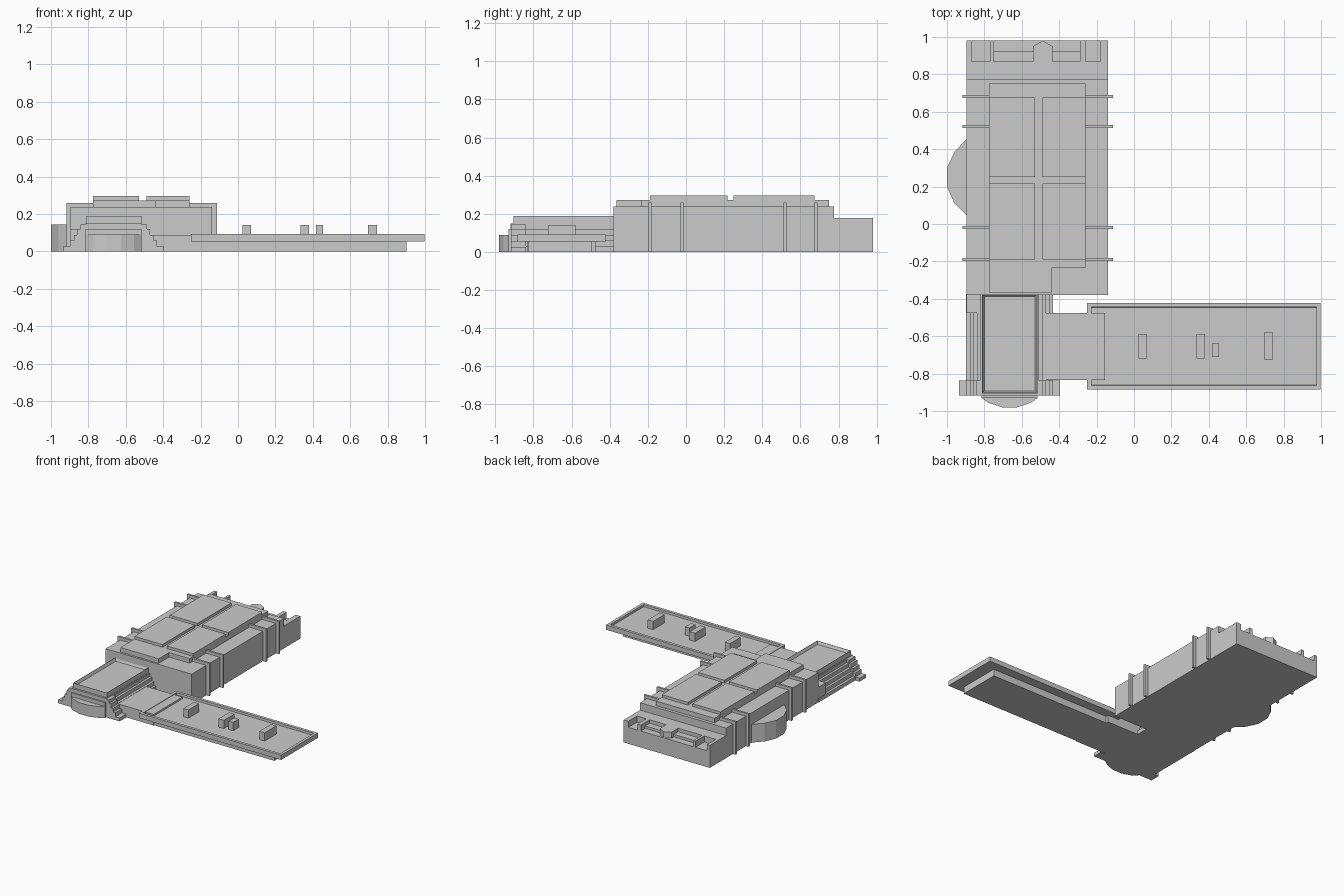
import bpy, bmesh


def finish(name, bm):
    bmesh.ops.recalc_face_normals(bm, faces=bm.faces[:])
    me = bpy.data.meshes.new(name)
    bm.to_mesh(me)
    bm.free()
    ob = bpy.data.objects.new(name, me)
    bpy.context.collection.objects.link(ob)
    return ob


def prism(name, pts, z0, z1, rim=None):
    """Extrude a footprint; rim=(border, slope, depth) sinks a tray into the top."""
    bm = bmesh.new()
    base = bm.faces.new([bm.verts.new((x, y, z0)) for x, y in pts])
    ext = bmesh.ops.extrude_face_region(bm, geom=[base], use_keep_orig=True)
    up = [g for g in ext["geom"] if isinstance(g, bmesh.types.BMVert)]
    bmesh.ops.translate(bm, verts=up, vec=(0, 0, z1 - z0))
    bmesh.ops.recalc_face_normals(bm, faces=bm.faces[:])
    if rim:
        border, slope, depth = rim
        top = max(bm.faces, key=lambda f: f.calc_center_median().z)
        bmesh.ops.inset_region(bm, faces=[top], thickness=border)
        bmesh.ops.inset_region(bm, faces=[top], thickness=slope)
        for v in top.verts:
            v.co.z -= depth
    return finish(name, bm)


def box(name, x0, x1, y0, y1, z0, z1, rim=None):
    return prism(name, [(x0, y0), (x1, y0), (x1, y1), (x0, y1)], z0, z1, rim)


# Main hall with raised, notched roof
box("main_hall", -0.895, -0.14, -0.38, 0.775, 0, 0.237)
prism("roof_slab", [(-0.775, -0.365), (-0.44, -0.365), (-0.44, -0.235),
                    (-0.26, -0.235), (-0.26, 0.75), (-0.775, 0.75)], 0.23, 0.273)
for x0, x1 in ((-0.775, -0.53), (-0.49, -0.26)):
    for y0, y1 in ((-0.19, 0.217), (0.25, 0.675)):
        box("roof_panel", x0, x1, y0, y1, 0.265, 0.295)

# Buttress fins wrapping the hall
for y in (-0.19, -0.02, 0.52, 0.682):
    box("buttress_fin", -0.918, -0.113, y - 0.008, y + 0.008, 0, 0.26)

# Faceted bay on the left side
prism("side_bay", [(-0.88, 0.045), (-0.895, 0.045), (-0.96, 0.11), (-1.0, 0.20),
                   (-1.0, 0.30), (-0.96, 0.385), (-0.895, 0.455), (-0.88, 0.455)], 0, 0.145)

# Rear block with open terraces between pillars
box("rear_block", -0.895, -0.14, 0.77, 0.98, 0, 0.13)
box("rear_upper", -0.895, -0.14, 0.77, 0.87, 0.12, 0.178)
for x0, x1 in ((-0.895, -0.87), (-0.77, -0.75), (-0.29, -0.26), (-0.18, -0.14)):
    box("rear_pillar", x0, x1, 0.86, 0.98, 0.12, 0.178)
for x0, x1 in ((-0.76, -0.53), (-0.44, -0.28)):
    box("rear_ledge", x0, x1, 0.86, 0.925, 0.12, 0.15)
prism("rear_column", [(-0.54, 0.86), (-0.435, 0.86), (-0.435, 0.95),
                      (-0.488, 0.98), (-0.54, 0.95)], 0.12, 0.178)

# Entrance block with sunken roof and front cornice bands
CX = -0.665
box("entrance_body", CX - 0.15, CX + 0.15, -0.92, -0.37, 0, 0.15)
box("entrance_roof", CX - 0.148, CX + 0.148, -0.905, -0.375, 0.145, 0.188, (0.004, 0.014, 0.022))
box("entrance_cornice", CX - 0.15, CX + 0.15, -0.93, -0.90, 0.09, 0.12)
prism("round_porch", [(CX - 0.15, -0.90), (CX - 0.15, -0.93), (CX - 0.11, -0.957),
                      (CX - 0.04, -0.98), (CX + 0.04, -0.98), (CX + 0.11, -0.957),
                      (CX + 0.15, -0.93), (CX + 0.15, -0.90)], 0, 0.09)

# Stepped tiers along both flanks and at the front corners
side = [(0.233, 0, 0.03), (0.213, 0.03, 0.06), (0.195, 0.06, 0.09),
        (0.175, 0.09, 0.12), (0.157, 0.12, 0.145)]
front = [(0.27, 0, 0.027), (0.233, 0.027, 0.058), (0.213, 0.058, 0.088),
         (0.195, 0.088, 0.12), (0.178, 0.12, 0.145)]
for s in (-1, 1):
    for tiers, y0, y1, name in ((side, -0.84, -0.375, "side_tier"),
                                (front, -0.918, -0.838, "corner_tier")):
        for w, z0, z1 in tiers:
            xs = sorted((CX + s * 0.14, CX + s * w))
            box(name, xs[0], xs[1], y0, y1, z0, z1)
box("corner_infill", -0.895, -0.80, -0.475, -0.37, 0, 0.12)

# Low wing: link, base, overhanging tray roof and roof vents
box("wing_link", -0.54, -0.155, -0.835, -0.475, 0, 0.088)
box("wing_base", -0.16, 0.90, -0.83, -0.495, 0, 0.06)
box("wing_roof", -0.25, 0.998, -0.885, -0.422, 0.054, 0.092, (0.032, 0.001, 0.018))
for x0, x1, y0, y1 in ((0.025, 0.07, -0.72, -0.588), (0.333, 0.38, -0.72, -0.588),
                       (0.417, 0.455, -0.712, -0.64), (0.695, 0.742, -0.725, -0.58)):
    box("roof_vent", x0, x1, y0, y1, 0.07, 0.14)
